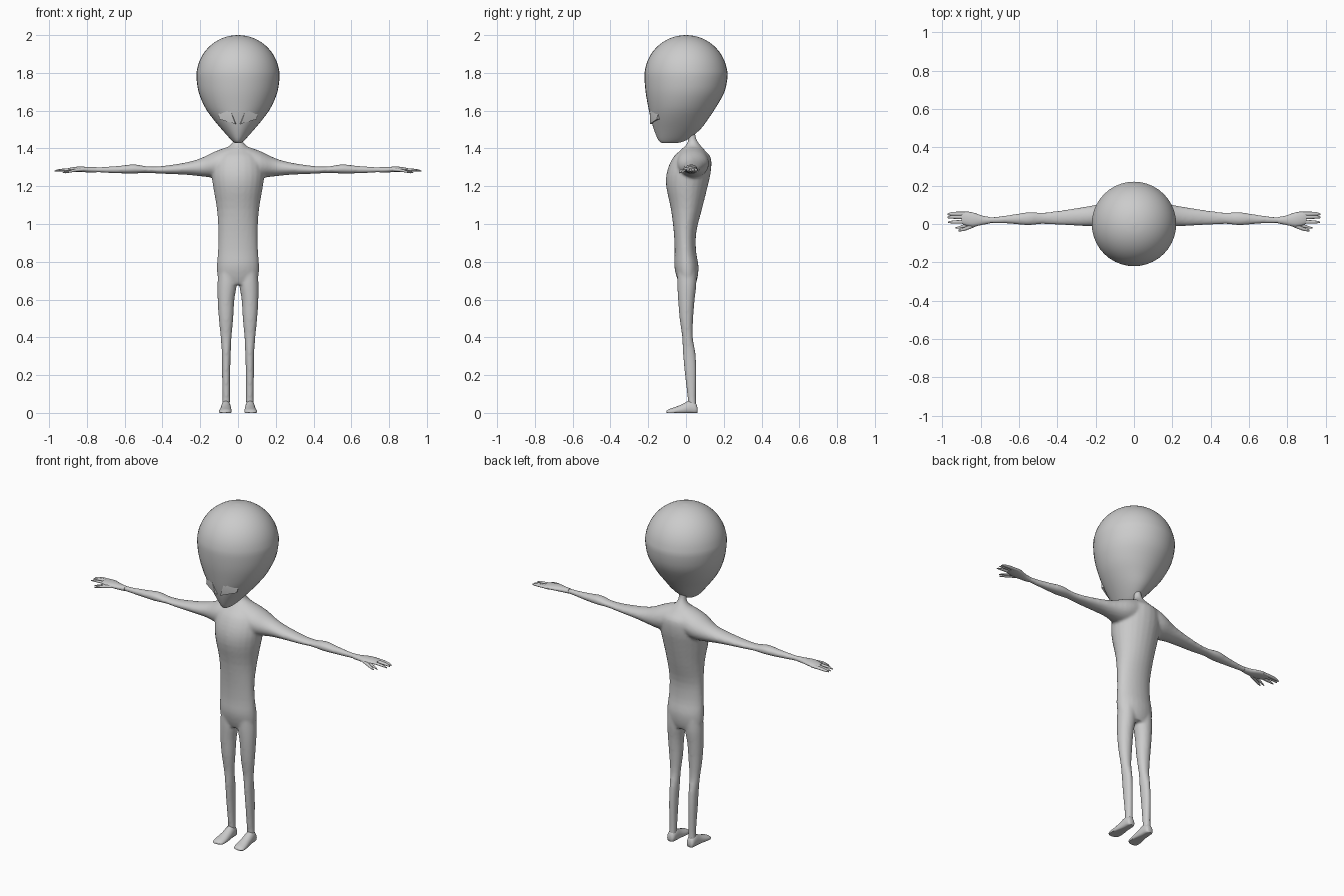
import bpy, bmesh, math
from mathutils import Vector

if "Cube" in bpy.data.objects:
    bpy.data.objects.remove(bpy.data.objects["Cube"])

grey = bpy.data.materials.new("soft grey skin")
grey.use_nodes = True
skin_colour = (0.6, 0.6, 0.6, 1)
grey.diffuse_color = skin_colour
grey.node_tree.nodes["Principled BSDF"].inputs["Base Color"].default_value = skin_colour


def catmull(a, b, c, d, t):
    return b + t * (c - a + t * (2 * a - 5 * b + 4 * c - d + t * (3 * (b - c) + d - a))) / 2


def resample(stations, steps):
    """Smoothly add stations between the given ones."""
    out = []
    last = len(stations) - 1
    for i in range(last):
        four = [stations[min(max(i + k, 0), last)] for k in (-1, 0, 1, 2)]
        for s in range(steps):
            out.append([catmull(*v, s / steps) for v in zip(*four)])
    return out + [list(stations[-1])]


def loft(bm, axis, stations, side=1, sides=24, steps=3):
    """Skin oval rings; each station is (position, low a, high a, low b, high b)."""
    rings = []
    for pos, a0, a1, b0, b1 in resample(stations, steps):
        ring = []
        for k in range(sides):
            ang = math.tau * k / sides
            a = (a0 + a1) / 2 + (a1 - a0) / 2 * math.cos(ang)
            b = (b0 + b1) / 2 + (b1 - b0) / 2 * math.sin(ang)
            x, y, z = {"x": (pos, a, b), "y": (a, pos, b), "z": (a, b, pos)}[axis]
            ring.append(bm.verts.new((side * x, y, max(z, 0))))
        rings.append(ring)
    for low, high in zip(rings, rings[1:]):
        for k in range(sides):
            n = (k + 1) % sides
            bm.faces.new((low[k], low[n], high[n], high[k]))
    bm.faces.new(rings[0])
    bm.faces.new(rings[-1])


def finish(name, bm, angle=60):
    bmesh.ops.recalc_face_normals(bm, faces=bm.faces)
    mesh = bpy.data.meshes.new(name)
    bm.to_mesh(mesh)
    bm.free()
    obj = bpy.data.objects.new(name, mesh)
    bpy.context.collection.objects.link(obj)
    mesh.materials.append(grey)
    bpy.ops.object.select_all(action="DESELECT")
    obj.select_set(True)
    bpy.context.view_layer.objects.active = obj
    bpy.ops.object.shade_smooth_by_angle(angle=math.radians(angle))
    return obj


def symmetric(rows):
    """Turn (position, half width, low, high) into full stations."""
    return [(p, -w, w, lo, hi) for p, w, lo, hi in rows]


# Head: round skull running down into a narrow, forward chin
skull_z, skull_r = 1.78, 0.22
jaw = [(1.43, .018, -.13, -.04), (1.445, .036, -.147, .005), (1.5, .085, -.17, .075),
       (1.56, .135, -.187, .12), (1.62, .176, -.2, .16), (1.7, .209, -.214, .204)]
skull = []
for i in range(9):
    ang = math.radians(11 * i)
    r = skull_r * math.cos(ang)
    skull.append((skull_z + skull_r * math.sin(ang), r, -r, r))
bm = bmesh.new()
loft(bm, "z", symmetric(jaw + skull), sides=40)
finish("head", bm)

# Torso, arms and legs, fused into one skin
torso = [(.68, .085, -.035, .05), (.72, .108, -.05, .062), (.78, .112, -.062, .066),
         (.86, .106, -.06, .053), (.96, .104, -.065, .055), (1.08, .112, -.08, .085),
         (1.2, .132, -.105, .115), (1.28, .14, -.1, .132), (1.35, .125, -.07, .132),
         (1.39, .08, -.03, .1), (1.425, .033, .005, .07), (1.46, .021, .01, .052),
         (1.52, .021, .0, .045)]
arm = [(.05, -.05, .12, 1.25, 1.41), (.12, -.045, .12, 1.245, 1.385), (.2, -.015, .1, 1.253, 1.347),
       (.28, -.01, .086, 1.261, 1.325), (.4, -.004, .068, 1.266, 1.307), (.48, .0, .06, 1.27, 1.305),
       (.55, -.007, .062, 1.267, 1.316), (.63, .0, .05, 1.268, 1.308), (.72, .004, .038, 1.272, 1.302),
       (.8, .004, .034, 1.275, 1.3)]
leg = [(.03, .042, .085, .012, .056), (.08, .042, .082, .008, .054), (.22, .041, .085, -.008, .056),
       (.32, .038, .086, -.017, .05), (.4, .034, .092, -.02, .036), (.5, .025, .102, -.034, .038),
       (.6, .019, .108, -.042, .046), (.68, .006, .109, -.046, .055), (.75, .006, .104, -.045, .055)]
bm = bmesh.new()
loft(bm, "z", symmetric(torso))
for side in (1, -1):
    loft(bm, "x", arm, side)
    loft(bm, "z", leg, side)
body = finish("body", bm)
remesh = body.modifiers.new("fuse", "REMESH")
remesh.mode = "VOXEL"
remesh.voxel_size = 0.008
remesh.use_smooth_shade = True
soften = body.modifiers.new("soften", "SMOOTH")
soften.factor = 0.5
soften.iterations = 5


def finger(bm, side, points, radius):
    """Slim tapering digit through the given (x, y, z) points."""
    rows = []
    for i, (x, y, z) in enumerate(points):
        r = radius * (1, 1.05, .8, .35)[i]
        rows.append((x, y - r, y + r, z - r * .7, z + r * .7))
    loft(bm, "x", rows, side, sides=10)


# Hands, feet and eyes on both sides
palm = [(.75, .003, .036, 1.273, 1.301), (.79, -.004, .043, 1.273, 1.302),
        (.84, -.014, .06, 1.276, 1.304), (.88, -.006, .064, 1.277, 1.3), (.9, .003, .06, 1.279, 1.295)]
foot = [(.06, .05, .08, .0, .03), (.05, .041, .087, -.015, .055), (.02, .038, .09, -.015, .066),
        (-.02, .035, .094, -.015, .046), (-.06, .033, .1, -.012, .03), (-.09, .038, .1, -.01, .02),
        (-.104, .055, .09, .0, .01)]
eye_outline = [(.11, -.138, 1.622), (.045, -.19, 1.618), (.015, -.19, 1.53), (.1, -.155, 1.555)]

for side, label in ((1, "left"), (-1, "right")):
    bm = bmesh.new()
    loft(bm, "x", palm, side, sides=16)
    for y in (.053, .037):
        finger(bm, side, [(.86, y, 1.288), (.91, y, 1.287), (.95, y, 1.284), (.972, y - .003, 1.28)], .011)
    finger(bm, side, [(.86, .012, 1.288), (.91, .011, 1.287), (.95, .01, 1.284), (.97, .01, 1.28)], .009)
    finger(bm, side, [(.82, .0, 1.287), (.86, -.016, 1.284), (.89, -.028, 1.278), (.915, -.034, 1.271)], .011)
    finger(bm, side, [(.85, .0, 1.287), (.88, -.009, 1.283), (.91, -.017, 1.277), (.93, -.02, 1.27)], .008)
    finish("hand_" + label, bm)

    bm = bmesh.new()
    loft(bm, "y", foot, side, sides=16)
    finish("foot_" + label, bm)

    # Slanted four-cornered eye with a bulging middle, sunk into the face
    bm = bmesh.new()
    rim = [Vector((side * x, y, z)) for x, y, z in eye_outline]
    inward = Vector((-side * .02, .05, 0))
    front = [bm.verts.new(p) for p in rim]
    back = [bm.verts.new(p + inward) for p in rim]
    middle = bm.verts.new(sum(rim, Vector()) / 4 - inward * .2)
    bm.faces.new(back)
    for k in range(4):
        n = (k + 1) % 4
        bm.faces.new((front[k], front[n], middle))
        bm.faces.new((front[k], front[n], back[n], back[k]))
    finish("eye_" + label, bm, 40)
